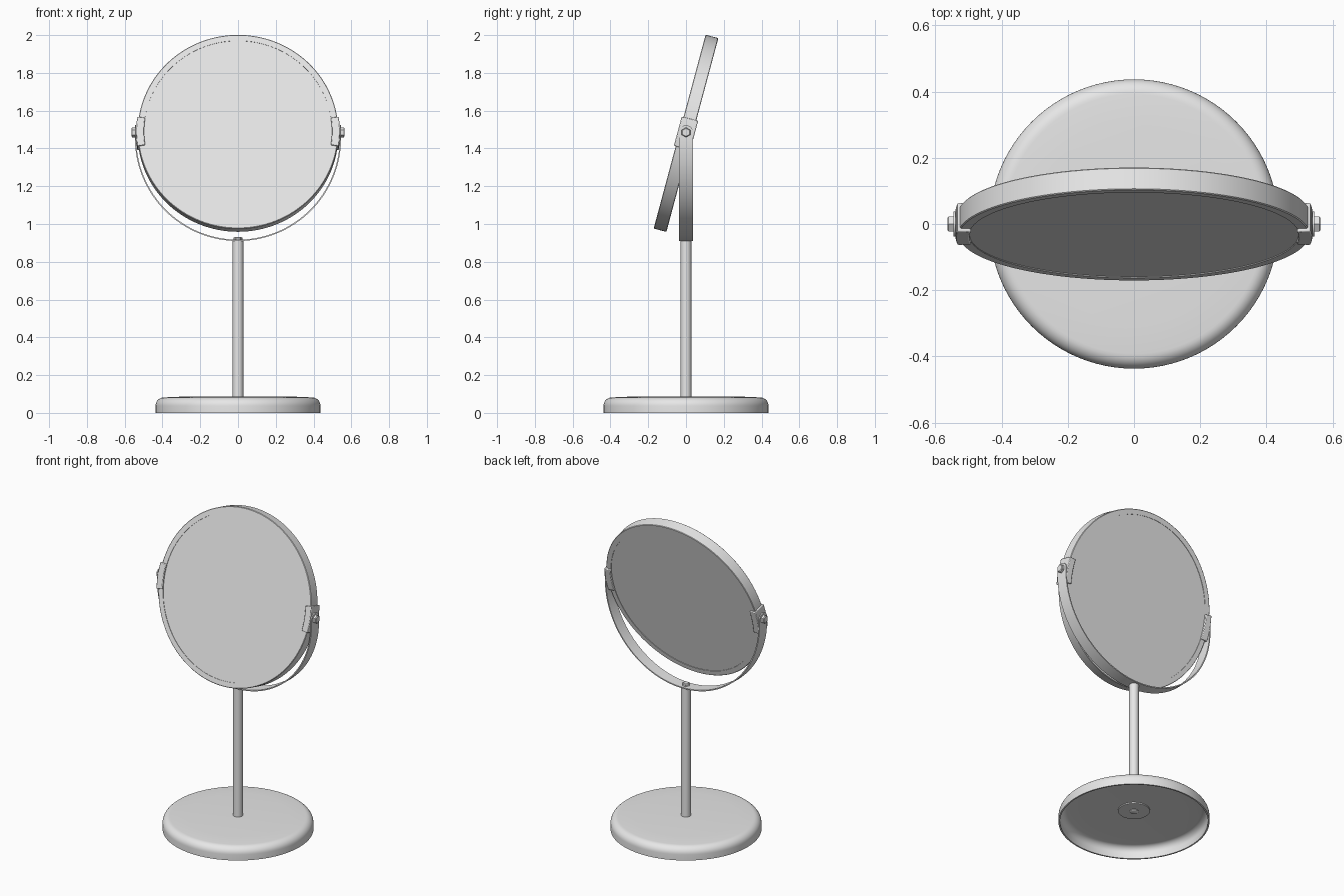
import bpy, bmesh, math
from mathutils import Matrix, Vector

if "Cube" in bpy.data.objects:
    bpy.data.objects.remove(bpy.data.objects["Cube"])

grey = bpy.data.materials.new("light_grey_metal")
grey.diffuse_color = (0.8, 0.8, 0.8, 1)
grey.use_nodes = True
grey.node_tree.nodes["Principled BSDF"].inputs["Base Color"].default_value = grey.diffuse_color

PIVOT = Vector((0, 0, 1.48))
TILT = Matrix.Translation(PIVOT) @ Matrix.Rotation(math.radians(-15), 4, 'X')
TO_Y = Matrix.Rotation(math.radians(90), 4, 'X')   # turns the z axis to the y axis


def finish(name, bm, matrix=Matrix(), angle=35):
    bmesh.ops.remove_doubles(bm, verts=bm.verts, dist=1e-5)
    bmesh.ops.transform(bm, matrix=matrix, verts=bm.verts)
    bmesh.ops.recalc_face_normals(bm, faces=bm.faces)
    mesh = bpy.data.meshes.new(name)
    bm.to_mesh(mesh)
    bm.free()
    mesh.materials.append(grey)
    obj = bpy.data.objects.new(name, mesh)
    bpy.context.collection.objects.link(obj)
    bpy.ops.object.select_all(action='DESELECT')
    obj.select_set(True)
    bpy.context.view_layer.objects.active = obj
    bpy.ops.object.shade_smooth_by_angle(angle=math.radians(angle))
    return obj


def lathe(name, profile, matrix=Matrix(), segs=96, closed=False):
    """Turn a (radius, z) profile about the z axis."""
    bm = bmesh.new()
    vs = [bm.verts.new((r, 0, z)) for r, z in profile]
    ends = vs[1:] + vs[:1] if closed else vs[1:]
    geom = vs + [bm.edges.new(pair) for pair in zip(vs, ends)]
    bmesh.ops.spin(bm, geom=geom, cent=(0, 0, 0), axis=(0, 0, 1),
                   angle=2 * math.pi, steps=segs, use_merge=False)
    bmesh.ops.dissolve_degenerate(bm, dist=1e-6, edges=bm.edges)
    return finish(name, bm, matrix)


def strip(name, stations, matrix=Matrix()):
    """Sweep through four-cornered cross-sections and cap the ends."""
    bm = bmesh.new()
    rings = [[bm.verts.new(p) for p in s] for s in stations]
    for a, b in zip(rings, rings[1:]):
        for i in range(4):
            j = (i + 1) % 4
            bm.faces.new((a[i], a[j], b[j], b[i]))
    bm.faces.new(rings[0])
    bm.faces.new(rings[-1])
    return finish(name, bm, matrix)


def fillet(r, z, rad, steps=8):
    return [(r - rad + rad * math.cos(t), z - rad + rad * math.sin(t))
            for t in (math.pi / 2 * i / steps for i in range(steps + 1))]


# hollow base shell with a rounded shoulder
outer = [(0.437, 0)] + fillet(0.437, 0.082, 0.045) + [(0.3, 0.086), (0, 0.087)]
inner = [(0, 0.077), (0.3, 0.077)] + fillet(0.428, 0.074, 0.04)[::-1] + [(0.428, 0)]
lathe("base", outer + inner, closed=True)

# fixing washer and bolt below the base
lathe("base_washer", [(0, 0.07), (0.092, 0.07), (0.092, 0.078), (0, 0.078)], segs=48)
lathe("base_bolt", [(0, 0.062), (0.02, 0.062), (0.026, 0.066), (0.026, 0.072), (0, 0.072)], segs=24)

# pole and the nut on top of it
lathe("pole", [(0, 0.08), (0.028, 0.08), (0.028, 0.911), (0, 0.911)], segs=32)
lathe("pole_nut", [(0, 0.915), (0.023, 0.915), (0.023, 0.927), (0.017, 0.932), (0, 0.932)], segs=6)

# mirror frame with a raised lip on both sides
H = 0.035
lathe("mirror_frame", [(0.498, -H), (0.528, -H), (0.531, -H + 0.003), (0.531, H - 0.003),
                       (0.528, H), (0.498, H)], TILT @ TO_Y, 128, True)

# glass on both sides, slightly sunk into the frame
for name, s in (("front_glass", 1), ("back_glass", -1)):
    lathe(name, [(0, s * (H - 0.003)), (0.4985, s * (H - 0.003)), (0.4985, s * 0.01), (0, s * 0.01)],
          TILT @ TO_Y, 128)

# half-round yoke with rounded ends at the pivots
CZ, R_IN, R_OUT, HALF = 1.456, 0.539, 0.546, 0.038
stations = []


def add_end(side):
    out = []
    for i in range(9):
        t = math.pi / 2 * i / 8 * 0.97
        z, w = 1.485 + HALF * math.sin(t), HALF * math.cos(t)
        out.append([(side * R_IN, -w, z), (side * R_OUT, -w, z),
                    (side * R_OUT, w, z), (side * R_IN, w, z)])
    return out


stations += add_end(-1)[::-1]
for i in range(65):
    a = math.pi + math.pi * i / 64
    c, s = math.cos(a), math.sin(a)
    stations.append([(R_IN * c, -HALF, CZ + R_IN * s), (R_OUT * c, -HALF, CZ + R_OUT * s),
                     (R_OUT * c, HALF, CZ + R_OUT * s), (R_IN * c, HALF, CZ + R_IN * s)])
stations += add_end(1)
strip("yoke", stations)

# clips gripping the frame, and the pivot bolts
for side, label in ((-1, "left"), (1, "right")):
    clip = []
    for i in range(13):
        a = math.radians(-8.6 + 17.2 * i / 12)
        c, s = side * math.cos(a), math.sin(a)
        clip.append([(0.497 * c, -0.045, 0.497 * s), (0.539 * c, -0.045, 0.539 * s),
                     (0.539 * c, 0.045, 0.539 * s), (0.497 * c, 0.045, 0.497 * s)])
    obj = strip(label + "_clip", clip, TILT)
    bev = obj.modifiers.new("soft_edges", 'BEVEL')
    bev.width, bev.segments, bev.limit_method = 0.004, 2, 'ANGLE'
    place = Matrix.Translation((0, 0, 1.485)) @ Matrix.Rotation(side * math.pi / 2, 4, 'Y')
    lathe(label + "_pivot_pin", [(0, 0.53), (0.017, 0.53), (0.017, 0.554), (0, 0.554)], place, 24)
    lathe(label + "_pivot_nut", [(0, 0.545), (0.026, 0.545), (0.026, 0.560), (0.021, 0.564), (0, 0.564)],
          place, 6)
